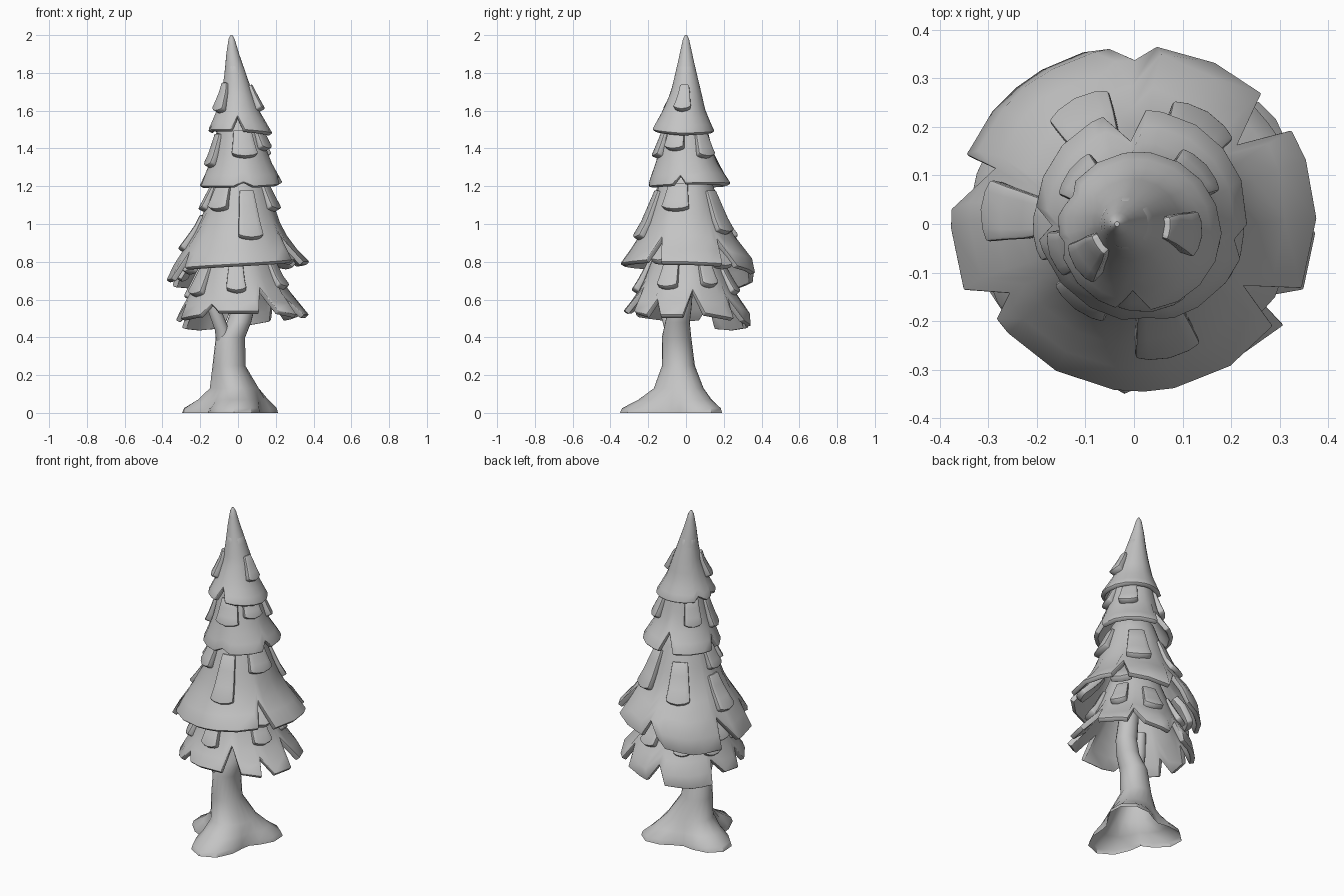
import bpy
import bmesh
from math import radians, cos, sin

if "Cube" in bpy.data.objects:
    bpy.data.objects.remove(bpy.data.objects["Cube"])

GREY = (0.55, 0.55, 0.55, 1)
grey = bpy.data.materials.new("plain grey")
grey.use_nodes = True
grey.diffuse_color = GREY
grey.node_tree.nodes["Principled BSDF"].inputs["Base Color"].default_value = GREY


def interp(points, x):
    """Read a row of values at x from sorted (x, value...) points."""
    for a, b in zip(points, points[1:]):
        if x <= b[0] or b is points[-1]:
            t = max(-1.0, min(1.0, (x - a[0]) / (b[0] - a[0])))
            return [p + (q - p) * t for p, q in zip(a[1:], b[1:])]


def grid_object(name, rows, closed, thickness=0.0, bevel=0.0, top_cap=False):
    """Loft rows of points, thicken and bevel the sheet, then smooth it."""
    bm = bmesh.new()
    grid = [[bm.verts.new(p) for p in row] for row in rows]
    n = len(grid[0])
    for low, high in zip(grid, grid[1:]):
        for i in range(n if closed else n - 1):
            k = (i + 1) % n
            bm.faces.new((low[i], low[k], high[k], high[i]))
    if top_cap:
        bm.faces.new(grid[-1])
    mesh = bpy.data.meshes.new(name)
    bm.to_mesh(mesh)
    bm.free()
    obj = bpy.data.objects.new(name, mesh)
    bpy.context.collection.objects.link(obj)
    if thickness:
        solid = obj.modifiers.new("Thickness", "SOLIDIFY")
        solid.thickness = thickness
        solid.offset = -1
    if bevel:
        soft = obj.modifiers.new("Soft edge", "BEVEL")
        soft.width = bevel
        soft.segments = 2
        soft.limit_method = "ANGLE"
        soft.angle_limit = radians(50)
    # Bake the modifiers so the sharp edges are found on the final shape
    bpy.context.view_layer.update()
    graph = bpy.context.evaluated_depsgraph_get()
    final = bpy.data.meshes.new_from_object(obj.evaluated_get(graph))
    obj.modifiers.clear()
    obj.data = final
    final.name = name
    final.materials.clear()
    final.materials.append(grey)
    final.shade_smooth()
    final.set_sharp_from_angle(angle=radians(38))


def ring_point(profile, a, z):
    r, cx, cy = interp(profile, z)
    return cx + r * cos(radians(a)), cy + r * sin(radians(a)), z


def skirt(name, profile, hem, top, rows=7):
    """Flared tier whose zigzag hem is a list of (angle, height)."""
    (a0, z0), (a1, z1) = hem[0], hem[-1]
    rim = [(a1 - 360, z1)] + hem + [(a0 + 360, z0)]
    angles = [a for a, z in hem]
    angles += [b for b in range(0, 360, 20) if min(abs(b - a) for a, z in rim) > 5]
    grid = []
    for j in range(rows + 1):
        row = []
        for a in sorted(angles):
            low = interp(rim, a)[0]
            row.append(ring_point(profile, a, low + (top - low) * j / rows))
        grid.append(row)
    grid_object(name, grid, True, 0.028, 0.006)


def leaf(name, profile, angle, z_low, z_high, w_low, w_high, lift=0.035, rise=0.014):
    """Tapered slab on the tier; lift and rise offset its low and high ends."""
    grid = []
    for j in range(4):
        t = j / 3
        row = []
        for s in (-1, -0.6, 0, 0.6, 1):
            z = z_low + (z_high - z_low) * t + (0.015 * s * s if j == 0 else 0)
            r, cx, cy = interp(profile, z)
            r += lift * (1 - t) + rise * t
            width = w_low + (w_high - w_low) * t
            a = radians(angle) + s * width / 2 / r
            row.append((cx + r * cos(a), cy + r * sin(a), z))
        grid.append(row)
    grid_object(name, grid, False, 0.04, 0.007)


# Tier profiles: height, radius, centre x, centre y
bottom = [(0.44, 0.358, 0.01, -0.015), (0.52, 0.348, 0.028, -0.005), (0.62, 0.27, 0.01, 0),
          (0.72, 0.22, 0, 0), (0.95, 0.13, 0, 0)]
lower = [(0.64, 0.378, -0.002, -0.01), (0.70, 0.378, -0.002, -0.01), (0.80, 0.355, 0.023, 0.012),
         (0.90, 0.272, 0.008, 0.005), (1.0, 0.215, 0.01, 0), (1.1, 0.18, 0.01, 0),
         (1.3, 0.11, 0.01, 0)]
upper = [(1.18, 0.236, 0.022, 0.025), (1.24, 0.205, 0.02, 0.015), (1.34, 0.155, 0.015, 0),
         (1.45, 0.125, 0.01, 0), (1.6, 0.09, 0, 0)]
crown = [(1.47, 0.18, 0.009, -0.02), (1.53, 0.148, 0.005, -0.015), (1.6, 0.113, 0, -0.01),
         (1.7, 0.08, -0.005, 0), (1.8, 0.056, -0.015, 0), (1.9, 0.034, -0.028, 0),
         (1.98, 0.016, -0.034, 0), (2.0, 0.005, -0.035, 0)]

# Skirts with their zigzag hems
skirt("bottom_tier", bottom,
      [(8, .65), (18, .53), (48, .5), (52, .6), (64, .49), (88, .46), (100, .56), (106, .45),
       (130, .44), (150, .45), (155, .58), (167, .5), (185, .49), (195, .58), (201, .5),
       (229, .52), (238, .58), (247, .54), (285, .54), (296, .66), (305, .54), (324, .52),
       (328, .6), (338, .52), (358, .52)], 0.93)
skirt("lower_tier", lower,
      [(0, .8), (31, .79), (38, .92), (47, .78), (65, .76), (84, .74), (93, .83), (106, .69),
       (130, .66), (156, .67), (161, .84), (174, .7), (200, .71), (209, .85), (214, .77),
       (270, .79), (320, .81), (329, .93), (336, .8)], 1.28)
skirt("upper_tier", upper,
      [(40, 1.22), (89, 1.215), (98, 1.31), (113, 1.21), (176, 1.2), (184, 1.27), (194, 1.2),
       (258, 1.2), (272, 1.225), (286, 1.2), (335, 1.21), (347, 1.26), (355, 1.22)], 1.58)
skirt("crown_tier", crown,
      [(0, 1.48), (90, 1.49), (140, 1.49), (150, 1.52), (168, 1.49), (182, 1.5), (188, 1.52),
       (200, 1.5), (254, 1.5), (268, 1.57), (280, 1.5)], 1.84, rows=9)

# Solid pointed top
heights = (1.79, 1.85, 1.9, 1.95, 1.98, 1.993, 2.0)
grid_object("spire", [[ring_point(crown, a, z) for a in range(0, 360, 20)] for z in heights],
            True, top_cap=True)

# Hanging leaves: angle, low z, high z, low width, high width
leaf_sets = {
    "crown": (crown, [(214, 1.6, 1.75, 0.1, 0.05), (354, 1.61, 1.74, 0.1, 0.05)]),
    "upper": (upper, [(278, 1.36, 1.5, 0.15, 0.1), (42, 1.36, 1.5, 0.12, 0.08),
                      (143, 1.35, 1.5, 0.11, 0.08), (200, 1.31, 1.48, 0.1, 0.07),
                      (335, 1.4, 1.52, 0.12, 0.09)]),
    "lower": (lower, [(283, 0.93, 1.18, 0.14, 0.08), (233, 1.08, 1.22, 0.13, 0.09),
                      (343, 1.08, 1.22, 0.16, 0.11), (58, 0.96, 1.18, 0.15, 0.09),
                      (117, 0.93, 1.14, 0.14, 0.09), (176, 0.87, 1.05, 0.13, 0.08),
                      (185, 1.08, 1.2, 0.12, 0.09)]),
    "bottom": (bottom, [(267, 0.65, 0.82, 0.11, 0.07), (212, 0.63, 0.78, 0.13, 0.09),
                        (337, 0.67, 0.83, 0.12, 0.08), (30, 0.68, 0.83, 0.1, 0.07),
                        (75, 0.64, 0.8, 0.12, 0.08), (122, 0.62, 0.78, 0.1, 0.07),
                        (158, 0.61, 0.79, 0.11, 0.07)]),
}
for tier, (profile, leaves) in leaf_sets.items():
    for i, values in enumerate(leaves):
        leaf(f"{tier}_leaf_{i + 1}", profile, *values)

# Leaves tucked underneath the notches of the lower tier
for i, (a, z) in enumerate([(38, 0.78), (161, 0.71), (209, 0.75), (329, 0.81)]):
    leaf(f"notch_leaf_{i + 1}", lower, a, z, z + 0.16, 0.12, 0.09, lift=-0.03, rise=-0.045)

# Trunk with spreading roots: angle and reach of each root
ROOTS = [(272, 0.32), (164, 0.29), (42, 0.285)]
SIDES = 20


def trunk_ring(z, cx, cy, r, flare):
    ring = []
    for i in range(SIDES):
        a = 360 * i / SIDES
        reach = max((length - 0.15) * max(0, cos(radians(a - root))) ** 4
                    for root, length in ROOTS)
        d = r + flare * reach
        ring.append((cx + d * cos(radians(a)), cy + d * sin(radians(a)), z))
    return ring


trunk = [(0, -0.02, -0.03, 0.15, 1), (0.025, -0.02, -0.03, 0.147, 0.95),
         (0.07, -0.015, -0.03, 0.137, 0.5), (0.13, -0.015, -0.03, 0.12, 0.12),
         (0.25, -0.048, -0.04, 0.087, 0), (0.4, -0.04, -0.05, 0.078, 0),
         (0.48, 0.005, -0.045, 0.065, 0), (0.56, 0.03, -0.03, 0.06, 0),
         (0.85, 0.02, 0, 0.05, 0)]
branch = [(0.34, -0.06, -0.06, 0.05, 0), (0.44, -0.085, -0.075, 0.038, 0),
          (0.56, -0.13, -0.11, 0.035, 0), (0.7, -0.14, -0.11, 0.03, 0)]
grid_object("trunk", [trunk_ring(*r) for r in trunk], True, top_cap=True)
grid_object("side_branch", [trunk_ring(*r) for r in branch], True, top_cap=True)
